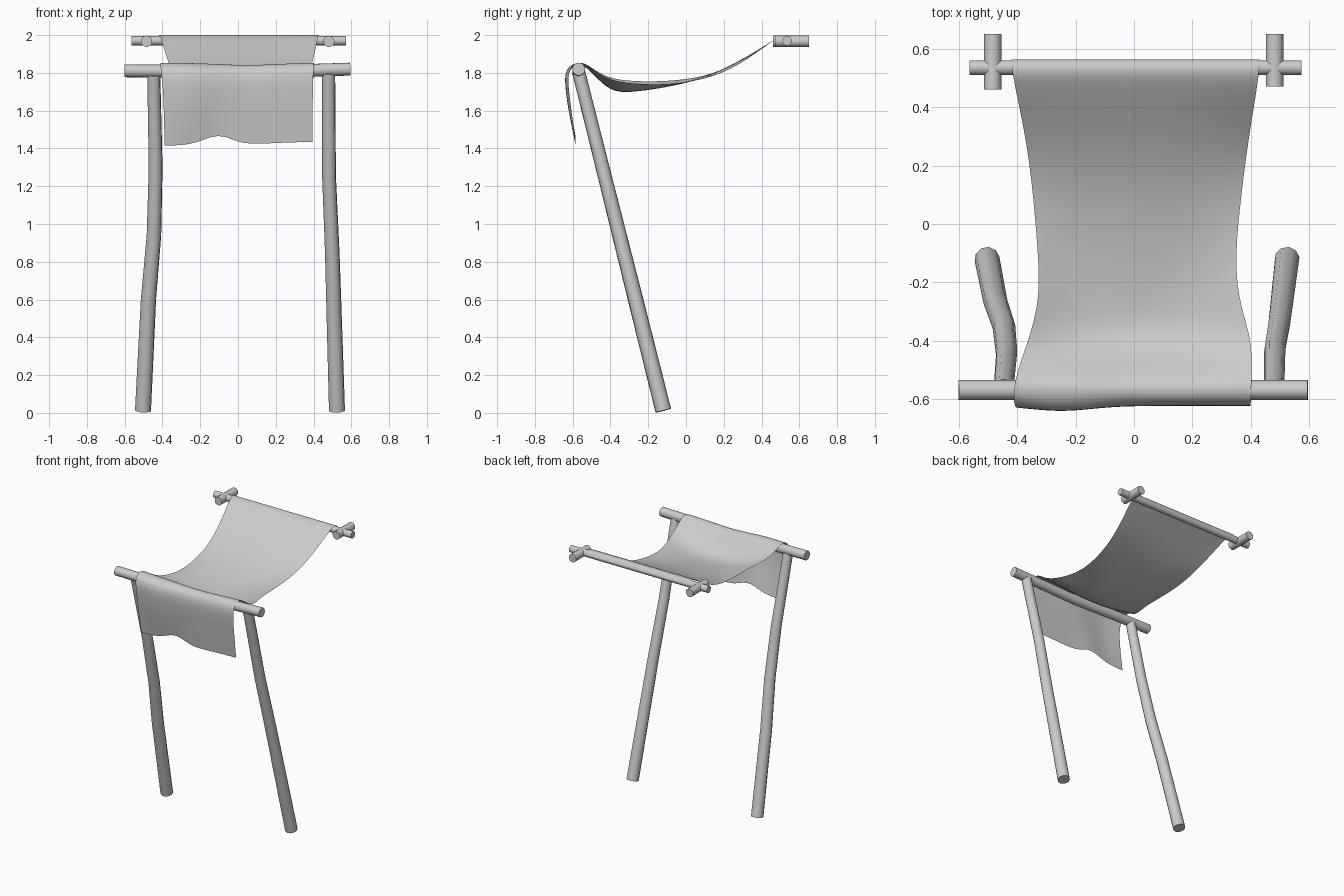
import bpy, math
from mathutils import Vector

cube = bpy.data.objects.get("Cube")
if cube:
    bpy.data.objects.remove(cube)

grey = bpy.data.materials.new("plain_grey")
grey.use_nodes = True
colour = (0.6, 0.6, 0.6, 1)
grey.diffuse_color = colour
grey.node_tree.nodes["Principled BSDF"].inputs["Base Color"].default_value = colour


def make_object(name, verts, faces):
    mesh = bpy.data.meshes.new(name)
    mesh.from_pydata(verts, [], faces)
    mesh.materials.append(grey)
    obj = bpy.data.objects.new(name, mesh)
    bpy.context.collection.objects.link(obj)
    bpy.ops.object.select_all(action='DESELECT')
    obj.select_set(True)
    bpy.context.view_layer.objects.active = obj
    bpy.ops.object.shade_smooth_by_angle(angle=math.radians(50))
    return obj


def pole(name, path, r_start, r_end, sides=16):
    """Capped round bar swept along a path, tapering from start to end."""
    pts = [Vector(p) for p in path]
    last = len(pts) - 1
    verts, faces = [], []
    for i, p in enumerate(pts):
        axis = (pts[min(i + 1, last)] - pts[max(i - 1, 0)]).normalized()
        side = axis.orthogonal() if i == 0 else side - axis * side.dot(axis)
        side.normalize()
        up = axis.cross(side)
        r = r_start + (r_end - r_start) * i / last
        for k in range(sides):
            a = math.tau * k / sides
            verts.append(p + (side * math.cos(a) + up * math.sin(a)) * r)
    for i in range(last):
        for k in range(sides):
            a, b = i * sides + k, i * sides + (k + 1) % sides
            faces.append((a, b, b + sides, a + sides))
    faces.append(tuple(reversed(range(sides))))
    faces.append(tuple(range(last * sides, (last + 1) * sides)))
    return make_object(name, verts, faces)


# Cross bars
bar_path = [(-0.6, 1.811), (-0.3, 1.809), (0.05, 1.801), (0.35, 1.812), (0.595, 1.82)]
pole("front_bar", [(x, -0.568, z) for x, z in bar_path], 0.034, 0.034)
pole("back_bar", [(-0.563, 0.535, 1.97), (0.573, 0.535, 1.97)], 0.025, 0.025)

# Short stubs crossing under the back bar
pole("left_stub", [(0.481, 0.47, 1.967), (0.481, 0.65, 1.967)], 0.03, 0.03)
pole("right_stub", [(-0.484, 0.46, 1.967), (-0.484, 0.65, 1.967)], 0.03, 0.03)


# Leaning, gently bent legs given as (x, z) points
def leg(name, bends):
    path = [(x, -0.117 - 0.25 * z, z) for x, z in bends]
    pole(name, path, 0.043, 0.035, 10)


leg("left_leg", [(0.524, 0.012), (0.511, 0.45), (0.499, 0.85), (0.482, 1.25), (0.48, 1.8)])
leg("right_leg", [(-0.503, 0.012), (-0.474, 0.6), (-0.445, 0.94), (-0.436, 1.3), (-0.446, 1.79)])

# Hanging cloth stations: y, middle z, right x, left x, lift of right and left edges
stations = [
    (0.563, 1.975, -0.42, 0.43, 0, 0), (0.55, 2.001, -0.42, 0.43, 0, 0),
    (0.515, 2.002, -0.415, 0.427, 0, 0), (0.46, 1.972, -0.405, 0.42, 0, 0),
    (0.28, 1.858, -0.367, 0.39, -0.005, -0.022), (0.1, 1.772, -0.345, 0.367, 0.005, -0.01),
    (-0.1, 1.715, -0.328, 0.346, 0.04, 0.022), (-0.25, 1.694, -0.322, 0.355, 0.06, 0.046),
    (-0.38, 1.69, -0.355, 0.398, 0.075, 0.064), (-0.46, 1.757, -0.385, 0.403, 0.04, 0.035),
    (-0.53, 1.846, -0.405, 0.403, 0.005, 0.003), (-0.575, 1.858, -0.412, 0.4, 0, 0),
    (-0.618, 1.83, -0.41, 0.4, 0, 0), (-0.627, 1.76, -0.4, 0.397, 0, 0),
    (-0.609, 1.62, -0.392, 0.395, 0, 0), (-0.585, 1.435, -0.389, 0.394, 0, 0),
]
columns = 13
verts, faces = [], []
for i, (y, z, right, left, lift_right, lift_left) in enumerate(stations):
    flap = max(0, (1.83 - z) / 0.4) if y < -0.58 else 0
    for c in range(columns):
        u = 2 * c / (columns - 1) - 1
        x = right + (left - right) * (u + 1) / 2
        lift = lift_left if u > 0 else lift_right
        # Wavy hem and outward bulge of the front flap
        ripple = 0.045 * math.exp(-((x + 0.1) / 0.08) ** 2)
        ripple -= 0.02 / (1 + math.exp((x + 0.24) / 0.03))
        bulge = 0.018 * math.exp(-((x + 0.25) / 0.14) ** 2) if y < -0.6 else 0
        # Dip following the front bar, and a soft ridge along the seat
        dip = 0.011 * math.exp(-((x - 0.05) / 0.2) ** 2) if y < -0.5 else 0
        ridge = 0.012 * math.exp(-(x / 0.13) ** 2 - ((y + 0.12) / 0.2) ** 2)
        verts.append((x, y - bulge, z + lift * u * u + flap * ripple - dip + ridge))
for i in range(len(stations) - 1):
    for c in range(columns - 1):
        a = i * columns + c
        faces.append((a, a + 1, a + columns + 1, a + columns))
cloth = make_object("hanging_cloth", verts, faces)
cloth.data.shade_smooth()
smooth = cloth.modifiers.new("smooth", 'SUBSURF')
smooth.levels = smooth.render_levels = 2
smooth.boundary_smooth = 'PRESERVE_CORNERS'
